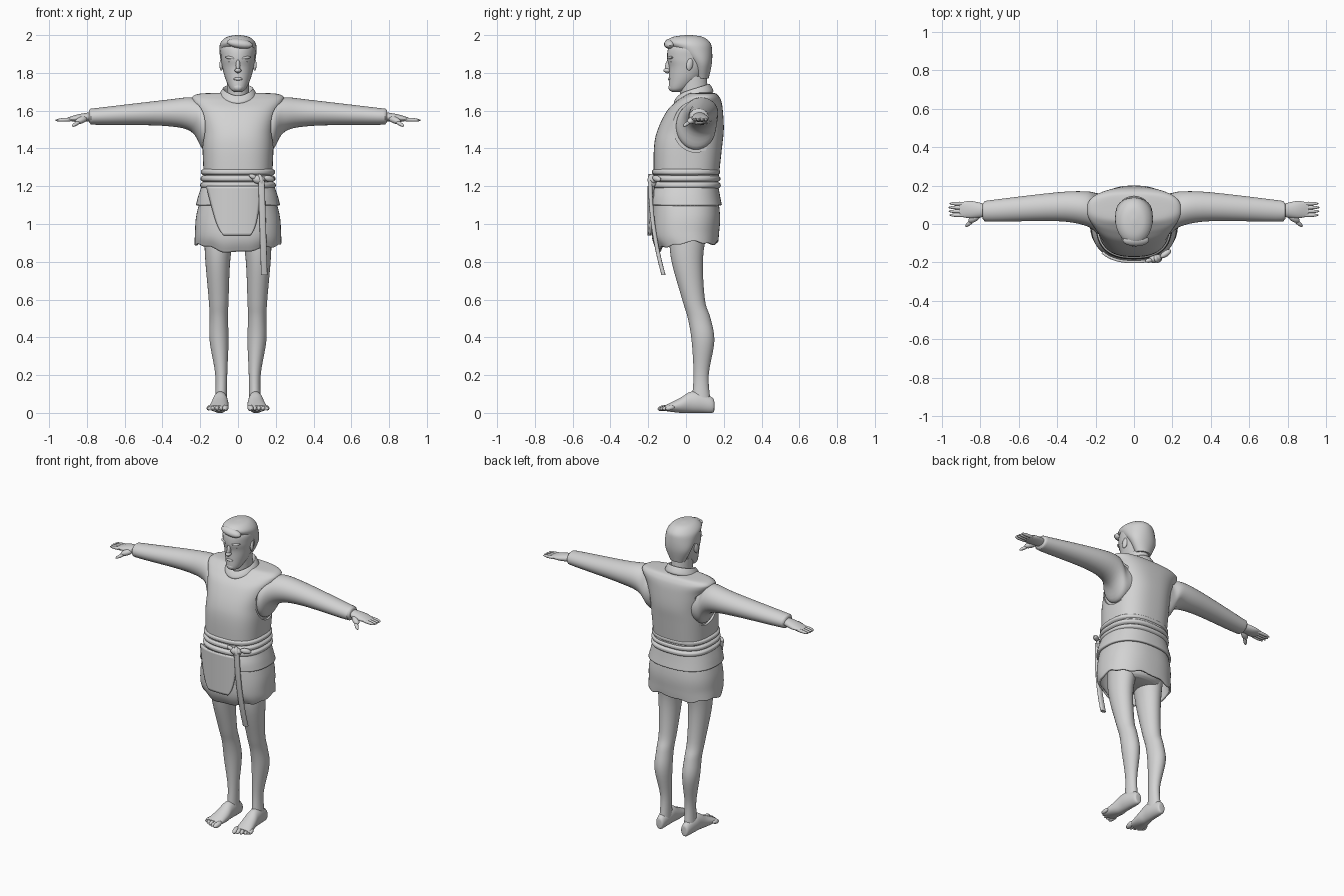
import bpy
import bmesh
from math import sin, cos, pi, radians
from mathutils import Matrix, Vector, Euler

if "Cube" in bpy.data.objects:
    bpy.data.objects.remove(bpy.data.objects["Cube"])

grey = (.65, .65, .65, 1)
clay = bpy.data.materials.new("plain_grey")
clay.use_nodes = True
clay.diffuse_color = grey
clay.node_tree.nodes["Principled BSDF"].inputs["Base Color"].default_value = grey
parts = []


def finish(name, bm, mirror=False, thickness=None):
    """Turn a bmesh into a named object, optionally mirrored or thickened."""
    bmesh.ops.recalc_face_normals(bm, faces=bm.faces)
    mesh = bpy.data.meshes.new(name)
    bm.to_mesh(mesh)
    bm.free()
    mesh.materials.append(clay)
    obj = bpy.data.objects.new(name, mesh)
    bpy.context.collection.objects.link(obj)
    if thickness:
        solid = obj.modifiers.new("cloth_thickness", 'SOLIDIFY')
        solid.thickness = thickness
        solid.offset = -1
    if mirror:
        obj.modifiers.new("mirror", 'MIRROR')
    parts.append(obj)
    return obj


def spline(rows, steps=5):
    """Smoothly resample rows of numbers, passing through every row."""
    rows = [Vector(row) for row in rows]
    last = len(rows) - 1
    result = []
    for i in range(last):
        start, end = rows[i], rows[i + 1]
        leave = (end - rows[max(i - 1, 0)]) / 2
        arrive = (rows[min(i + 2, last)] - start) / 2
        for step in range(steps):
            t = step / steps
            ease = t * t * (3 - 2 * t)
            result.append(start.lerp(end, ease) + leave * (t * (1 - t) ** 2)
                          - arrive * (t * t * (1 - t)))
    return result + [rows[last]]


def rounded(value, power):
    """Superellipse coordinate that keeps its sign."""
    return abs(value) ** (2 / power) * (1 if value > 0 else -1)


def loft(name, rows, axis='Z', power=2, sides=32, cap=True, shape=None, **options):
    """Skin over rounded rings; a row is a position, then low and high on the other axes."""
    bm = bmesh.new()
    rings = []
    for along, left, right, low, high in spline(rows):
        ring = []
        for k in range(sides):
            angle = 2 * pi * k / sides
            across = (left + right + (right - left) * rounded(cos(angle), power)) / 2
            up = (low + high + (high - low) * rounded(sin(angle), power)) / 2
            place = {'X': (along, across, up), 'Y': (across, along, up), 'Z': (across, up, along)}
            point = place[axis]
            ring.append(bm.verts.new(shape(*point, angle) if shape else point))
        rings.append(ring)
    for lower, upper in zip(rings, rings[1:]):
        for k in range(sides):
            bm.faces.new((lower[k - 1], lower[k], upper[k], upper[k - 1]))
    if cap:
        bm.faces.new(rings[0])
        bm.faces.new(rings[-1])
    return finish(name, bm, **options)


def column(name, rows, **options):
    """Upright loft centred on x; a row is height, half width, front and back."""
    return loft(name, [(z, -half, half, front, back) for z, half, front, back in rows], **options)


def ellipsoid(name, centre, radii, tilt=(0, 0, 0), **options):
    bm = bmesh.new()
    turn = Euler([radians(angle) for angle in tilt])
    placing = Matrix.LocRotScale(Vector(centre), turn, Vector(radii))
    bmesh.ops.create_uvsphere(bm, u_segments=16, v_segments=10, radius=1, matrix=placing)
    return finish(name, bm, **options)


# Head, face and neck
column("head", [(1.7, .02, -.075, -.03), (1.715, .042, -.09, .01), (1.77, .067, -.09, .08),
                (1.83, .083, -.09, .12), (1.88, .09, -.1, .13), (1.94, .09, -.09, .13),
                (1.98, .04, -.04, .07)])
column("neck", [(1.6, .07, -.02, .15), (1.68, .06, -.03, .12), (1.78, .06, -.04, .11)])
ellipsoid("nose", (0, -.09, 1.84), (.012, .02, .045), (-15, 0, 0))
ellipsoid("nose_tip", (0, -.1, 1.813), (.018, .02, .012))
ellipsoid("lips", (0, -.088, 1.768), (.024, .008, .008))
ellipsoid("chin", (0, -.077, 1.723), (.026, .016, .02))
ellipsoid("eye", (.035, -.075, 1.857), (.016, .008, .007), mirror=True)
ellipsoid("brow", (.04, -.083, 1.88), (.03, .01, .008), (0, -6, 22), mirror=True)
ellipsoid("ear", (.087, .02, 1.845), (.01, .018, .034), (-12, 0, 18), mirror=True)

# Short swept hair with a raised front lock
column("hair", [(1.77, .05, .05, .12), (1.85, .088, .02, .137), (1.92, .098, -.06, .138),
                (1.96, .092, -.105, .128), (1.99, .06, -.07, .09), (2, .01, 0, .03)])
ellipsoid("front_lock", (.01, -.085, 1.955), (.07, .032, .025), (15, 8, 0))

# Vest with armholes cut through its sides
vest = column("vest", [(1.22, .18, -.17, .17), (1.4, .188, -.17, .19), (1.5, .19, -.15, .2),
                       (1.6, .215, -.1, .195), (1.65, .24, -.05, .187), (1.675, .24, -.015, .175),
                       (1.69, .2, .01, .16), (1.695, .09, .03, .14)], power=2.6, sides=64)
cutter = loft("armhole_cutter", [(x, -.07, .175, 1.38, 1.65) for x in (.172, .4)],
              axis='X', sides=48, mirror=True)
cutter.hide_render = True
cut = vest.modifiers.new("armholes", 'BOOLEAN')
cut.operation = 'DIFFERENCE'
cut.object = cutter
bpy.context.view_layer.objects.active = vest
bpy.ops.object.modifier_apply(modifier=cut.name)
parts.remove(cutter)
bpy.data.objects.remove(cutter)


def collar_shape(x, y, z, angle):
    """Raise the nape and dip the throat to a point."""
    return x, y, z + .025 * sin(angle) - .012 * max(0, -sin(angle)) ** 4


column("collar", [(1.665, .09, -.05, .135), (1.68, .1, -.065, .145), (1.71, .085, -.048, .13),
                  (1.715, .075, -.036, .12), (1.69, .06, -.02, .11)], sides=48, shape=collar_shape)

# Sleeves, wide at the armhole and gathered at the cuff
loft("sleeve", [(.15, -.05, .16, 1.4, 1.64), (.19, -.05, .16, 1.4, 1.645),
                (.25, -.01, .17, 1.49, 1.67), (.4, .015, .165, 1.52, 1.655),
                (.74, .012, .125, 1.525, 1.615), (.78, .02, .115, 1.53, 1.61),
                (.79, .03, .1, 1.545, 1.6)], axis='X', mirror=True)

# Hands
loft("palm", [(.76, .04, .1, 1.545, 1.595), (.85, .03, .12, 1.54, 1.58), (.91, .04, .11, 1.55, 1.56)],
     axis='X', mirror=True)
for i, name in enumerate(("little", "ring", "middle", "index")):
    reach = .06 - .005 * abs(i - 1.5)
    ellipsoid(name + "_finger", (.91, .106 - .02 * i, 1.552), (reach, .01, .01), (0, 3, 0), mirror=True)
ellipsoid("thumb_base", (.83, .033, 1.55), (.04, .02, .018), (0, 18, -35), mirror=True)
ellipsoid("thumb", (.855, .007, 1.532), (.035, .011, .01), (0, 25, -42), mirror=True)


def hem_shape(x, y, z, angle):
    """Ripple the hem and let it hang lower in front."""
    ripple = .007 * sin(5 * angle + .6) + .005 * sin(11 * angle) - .045 * max(0, -sin(angle)) ** 2
    return x, y, z + ripple * max(0, 1 - z) * 10


# Skirt, shorter layer over it, and hidden hips
column("skirt", [(1.2, .18, -.17, .16), (1.05, .22, -.18, .18), (.95, .228, -.18, .175),
                 (.9, .23, -.15, .17)],
       power=2.4, sides=72, cap=False, shape=hem_shape, thickness=.012)
column("over_skirt", [(1.21, .19, -.17, .17), (1.15, .21, -.19, .18), (1.1, .223, -.195, .19)],
       power=2.4, sides=64, cap=False, thickness=.016)
column("hips", [(.9, .15, -.08, .11), (.95, .17, -.11, .14), (1.2, .17, -.14, .14)])

# Front apron panel, wrapped around the skirt, flared up to the hip and rounded below
bm = bmesh.new()
bmesh.ops.create_grid(bm, x_segments=20, y_segments=20, size=1)
for vert in bm.verts:
    drop = (1 - vert.co.y) / 2
    x = vert.co.x * (.15 - .055 * drop) * (1 - .25 * drop ** 8) - .02 + .015 * drop
    wrap = (1 - abs(x / .225) ** 2.4) ** (1 / 2.4)
    vert.co = (x, -.004 - .2 * wrap, 1.2 - .26 * drop)
finish("apron", bm, thickness=.014)

# Belt wraps, knot and hanging end
for i, name in enumerate(("lower", "middle", "upper")):
    wrap = []
    for step in range(5):
        bulge = .014 * sin(pi * step / 4) ** .5 - .002 * i
        wrap.append((1.187 + .035 * i + .009 * step, .186 + bulge, -.17 - bulge, .17 + bulge))
    column(name + "_belt_wrap", wrap, power=2.5, sides=64)
ellipsoid("knot", (.11, -.18, 1.235), (.036, .022, .024), (0, 10, 15))
ellipsoid("knot_band", (.12, -.18, 1.23), (.016, .024, .036), (0, -15, 15))
ellipsoid("knot_loop", (.165, -.155, 1.24), (.034, .016, .017), (0, 12, 35))
ellipsoid("knot_short_end", (.08, -.19, 1.25), (.024, .012, .013), (0, 25, 10))
strap = []
for step in range(9):
    t = step / 8
    x, y = .107 + .015 * t, -.2 + .07 * t * t
    strap.append((1.23 - .5 * t, x, x + .034, y, y + .022))
loft("belt_end", strap, power=3, sides=16)

# Bare legs
loft("leg", [(1, .01, .18, -.09, .12), (.82, .04, .174, -.08, .09), (.6, .05, .155, -.02, .1),
             (.5, .053, .15, .01, .13), (.38, .05, .15, .03, .15), (.2, .057, .12, .04, .12),
             (.06, .057, .122, .03, .13)], mirror=True)

# Feet and toes
loft("foot", [(.15, .08, .1, .02, .05), (.14, .064, .117, 0, .08), (.07, .055, .13, 0, .11),
              (.02, .053, .135, 0, .11), (-.03, .05, .145, 0, .08), (-.11, .055, .162, .01, .04)],
     axis='Y', mirror=True)
for i, name in enumerate(("big", "second", "third", "fourth", "small")):
    size = .012 if i else .016
    ellipsoid(name + "_toe", (.066 + .022 * i, -.117 + .002 * i * i, .026),
              (size, .034 - .002 * i, size), (12, 0, 8), mirror=True)

# Smooth shading with crisp cloth edges
bpy.ops.object.select_all(action='DESELECT')
for obj in parts:
    obj.select_set(True)
bpy.context.view_layer.objects.active = vest
bpy.ops.object.shade_smooth_by_angle(angle=radians(40))
